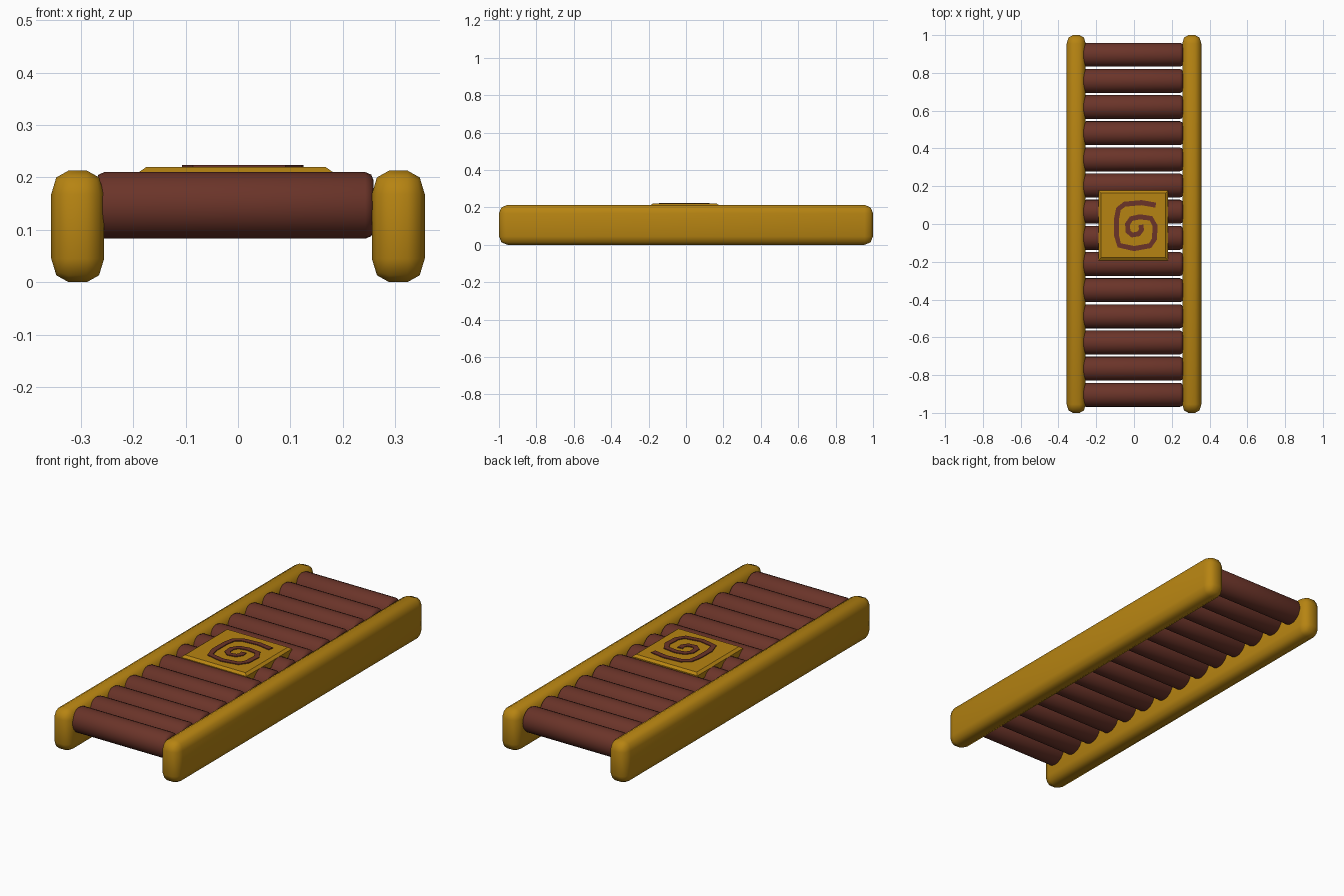
import bpy, bmesh, math
from mathutils import Matrix, Vector

if "Cube" in bpy.data.objects:
    bpy.data.objects.remove(bpy.data.objects["Cube"], do_unlink=True)


def make_material(name, color):
    mat = bpy.data.materials.new(name)
    mat.use_nodes = True
    mat.diffuse_color = (*color, 1)
    mat.node_tree.nodes["Principled BSDF"].inputs["Base Color"].default_value = (*color, 1)
    return mat


gold = make_material("golden wood", (0.47, 0.23, 0.006))
brown = make_material("red brown wood", (0.145, 0.034, 0.022))


def finish(name, bm, mat, angle=None):
    bmesh.ops.recalc_face_normals(bm, faces=bm.faces)
    mesh = bpy.data.meshes.new(name)
    bm.to_mesh(mesh)
    bm.free()
    mesh.materials.append(mat)
    obj = bpy.data.objects.new(name, mesh)
    bpy.context.collection.objects.link(obj)
    if angle:
        bpy.ops.object.select_all(action="DESELECT")
        obj.select_set(True)
        bpy.context.view_layer.objects.active = obj
        bpy.ops.object.shade_smooth_by_angle(angle=math.radians(angle))
    return obj


def rounded_box(size, rounding):
    """Box with two-step rounded edges, a different radius on each axis."""
    bm = bmesh.new()
    bmesh.ops.create_cube(bm, size=1)
    bmesh.ops.scale(bm, verts=bm.verts, vec=[s / r for s, r in zip(size, rounding)])
    bmesh.ops.bevel(bm, geom=bm.edges[:], offset=1, segments=2, profile=0.5, affect="EDGES")
    bmesh.ops.scale(bm, verts=bm.verts, vec=rounding)
    return bm


# Side rails
for name, side in (("left_rail", 1), ("right_rail", -1)):
    bm = rounded_box((0.101, 2.0, 0.213), (0.033, 0.045, 0.045))
    bmesh.ops.translate(bm, verts=bm.verts, vec=(side * 0.306, 0, 0.1065))
    finish(name, bm, gold, 50)

# Round logs with chamfered ends
for i in range(14):
    bm = bmesh.new()
    bmesh.ops.create_cone(bm, cap_ends=True, segments=24, radius1=0.0635,
                          radius2=0.0635, depth=0.53,
                          matrix=Matrix.Rotation(math.pi / 2, 4, "Y"))
    rims = [e for e in bm.edges if abs(e.verts[0].co.x - e.verts[1].co.x) < 0.01]
    bmesh.ops.bevel(bm, geom=rims, offset=0.016, segments=2, profile=0.5, affect="EDGES")
    bmesh.ops.translate(bm, verts=bm.verts, vec=(-0.006, 0.896 - i * 0.1385, 0.1465))
    finish(f"log_{i + 1}", bm, brown, 50)

# Square plaque with a sloped top edge
bm = bmesh.new()
bmesh.ops.create_cube(bm, size=1)
bmesh.ops.scale(bm, verts=bm.verts, vec=(0.37, 0.37, 0.032))
bmesh.ops.translate(bm, verts=bm.verts, vec=(-0.004, -0.007, 0.194))
top = [f for f in bm.faces if f.normal.z > 0.9]
bmesh.ops.inset_region(bm, faces=top, thickness=0.02)
bmesh.ops.translate(bm, verts=top[0].verts, vec=(0, 0, 0.01))
finish("plaque", bm, gold)

# Spiral inlay: a thin ribbon following a path
path = [Vector(p) for p in (
    (.115, .1), (.04, .113), (-.05, .105), (-.082, .08), (-.092, .03), (-.093, -.06),
    (-.078, -.113), (0, -.13), (.085, -.115), (.108, -.08), (.112, -.01), (.09, .03),
    (.03, .038), (-.015, .028), (-.034, 0), (-.032, -.04), (-.01, -.058),
    (.025, -.052), (.04, -.03), (.036, -.005))]
bm = bmesh.new()
pairs = []
for i, p in enumerate(path):
    before, after = path[max(i - 1, 0)], path[min(i + 1, len(path) - 1)]
    along = (after - before).normalized()
    across = Vector((-along.y, along.x)) * 0.0135
    pairs.append([bm.verts.new((*(p + across * s), 0.217)) for s in (1, -1)])
for (a, b), (c, d) in zip(pairs, pairs[1:]):
    bm.faces.new((a, b, d, c))
raised = bmesh.ops.extrude_face_region(bm, geom=bm.faces[:])["geom"]
bmesh.ops.translate(bm, vec=(0, 0, 0.007),
                    verts=[v for v in raised if isinstance(v, bmesh.types.BMVert)])
finish("spiral_inlay", bm, brown)
